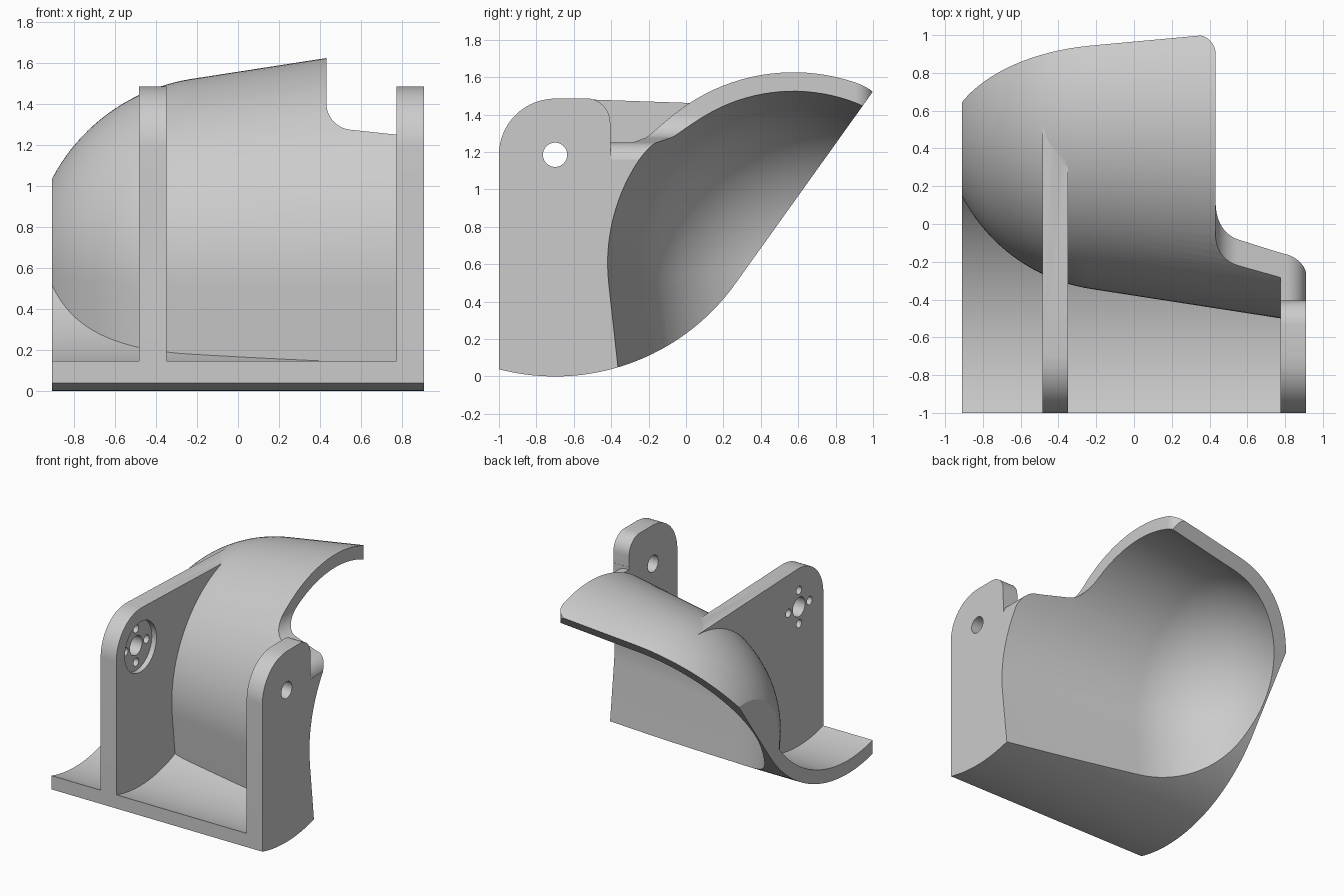
import bpy, bmesh
from math import sin, cos, tan, atan, acos, sqrt, radians
from mathutils import Vector

cube = bpy.data.objects.get("Cube")
if cube:
    bpy.data.objects.remove(cube, do_unlink=True)

END = 0.91                       # half width
HINGE_Y, HINGE_Z = -0.7, 1.185   # hinge axis, runs along x
SHELL_Y, SHELL_Z = 0.575, 0.605  # shell axis, runs along x
DOME_X, DOME_R, WALL = -0.085, 0.93, 0.1
SLOPE = 0.155                    # flare of the shell
LEAN = radians(6.3)              # lean of the straight lower wall
TOP = 1.487

grey = bpy.data.materials.new("light grey plastic")
grey.use_nodes = True
grey.diffuse_color = (0.6, 0.6, 0.6, 1)
grey.node_tree.nodes["Principled BSDF"].inputs["Base Color"].default_value = (0.6, 0.6, 0.6, 1)


def make_object(name, bm):
    bmesh.ops.recalc_face_normals(bm, faces=bm.faces[:])
    mesh = bpy.data.meshes.new(name)
    bm.to_mesh(mesh)
    bm.free()
    mesh.materials.append(grey)
    ob = bpy.data.objects.new(name, mesh)
    bpy.context.scene.collection.objects.link(ob)
    return ob


def prism(name, points, axis, low, high):
    """Extrude a 2D outline along axis x, y or z."""
    place = {"x": lambda a, b: (low, a, b),
             "y": lambda a, b: (a, low, b),
             "z": lambda a, b: (a, b, low)}[axis]
    step = Vector([(high - low) * (axis == k) for k in "xyz"])
    bm = bmesh.new()
    face = bm.faces.new([bm.verts.new(place(*p)) for p in points])
    moved = bmesh.ops.extrude_face_region(bm, geom=[face])["geom"]
    verts = [v for v in moved if isinstance(v, bmesh.types.BMVert)]
    bmesh.ops.translate(bm, verts=verts, vec=step)
    return make_object(name, bm)


def arc(cx, cy, r, start, stop, n):
    angles = [radians(start + (stop - start) * i / n) for i in range(n + 1)]
    return [(cx + r * cos(a), cy + r * sin(a)) for a in angles]


def shell_solid(name, r, first, last):
    """Round-ended flared body with a straight leaning lower front wall."""
    a = atan(SLOPE)
    n = 28
    stations = []
    for i in range(n + 1):
        t = first + (radians(90) - a - first) * i / n
        stations.append((DOME_X - r * cos(t), r * sin(t)))
    x, rad = stations[-1]
    stations.append((last, rad + SLOPE * (last - x)))
    bm = bmesh.new()
    rings = []
    for x, rad in stations:
        pts = arc(SHELL_Y, SHELL_Z, rad, 180 + 6.3, -20, 72)
        y, z = pts[0]
        pts.insert(0, (y + tan(LEAN) * (z + 0.3), -0.3))
        rings.append([bm.verts.new((x, *p)) for p in pts])
    count = len(rings[0])
    for r0, r1 in zip(rings, rings[1:]):
        for i in range(count):
            j = (i + 1) % count
            bm.faces.new((r0[i], r0[j], r1[j], r1[i]))
    bm.faces.new(rings[0])
    bm.faces.new(rings[-1])
    return make_object(name, bm)


def combine(target, tool, operation):
    mod = target.modifiers.new(tool.name, "BOOLEAN")
    mod.operation = operation
    mod.solver = "EXACT"
    mod.object = tool
    bpy.context.view_layer.objects.active = target
    bpy.ops.object.modifier_apply(modifier=mod.name)
    bpy.data.objects.remove(tool, do_unlink=True)


# Outer shell body
body = shell_solid("hinged_shell_bracket", DOME_R, acos((1.0 + DOME_X) / DOME_R), 1.0)

# Curved base strip around the hinge axis
base = prism("base", arc(HINGE_Y, HINGE_Z, 1.25, -112, -36, 48)
             + arc(HINGE_Y, HINGE_Z, 1.082, -36, -112, 48), "x", -1.04, 1.04)

# Wide arm that runs back into the shell
wide_arm = prism("wide_arm", [(-1.1, -0.1), (-1.1, TOP), (HINGE_Y, TOP),
                              (0.6, TOP - 0.045), (0.6, -0.1)], "x", -0.485, -0.35)

# Narrow arm with a rounded back corner
narrow_arm = prism("narrow_arm", [(-1.1, -0.12), (-1.1, TOP)]
                   + arc(-0.535, TOP - 0.13, 0.13, 90, 0, 12)
                   + [(-0.405, 1.27), (-0.2, 1.27), (-0.2, -0.12)], "x", 0.775, 1.08)

for part in (base, wide_arm, narrow_arm):
    combine(body, part, "UNION")

# Hollow inside of the shell
combine(body, shell_solid("hollow", DOME_R - WALL, 0.1, 1.3), "DIFFERENCE")

# Side outline: hinge sweep below, tangent plane behind, rounded arm fronts
sweep = arc(HINGE_Y, HINGE_Z, HINGE_Z, -104.66, -35.6, 64)
y, z = sweep[-1]
sweep[0] = (-1.0, HINGE_Z - sqrt(HINGE_Z ** 2 - 0.09))
outline = sweep + [(1.3, z + (1.3 - y) * tan(radians(54.4))), (1.3, 3), (HINGE_Y, 3)]
corner = arc(HINGE_Y, HINGE_Z, 0.3, 90, 180, 20)
corner = [(HINGE_Y, TOP)] + corner[1:]
combine(body, prism("side_outline", outline + corner, "x", -END, END), "INTERSECT")

# Step cut in the open end of the shell
step = ([(0.432, 2)] + arc(0.562, 1.405, 0.13, 180, 264, 14)
        + [(0.79, 1.25)] + arc(0.8, 1.14, 0.11, 84, 10, 10) + [(1.2, 1.15), (1.2, 2)])
combine(body, prism("step_cut", step, "y", -0.404, 1.5), "DIFFERENCE")

# Rounded tip of the shell
tip = arc(0.332, 0.9, 0.1, 0, 90, 14) + [(0.332, 1.2), (0.7, 1.2), (0.7, 0.9)]
combine(body, prism("tip_round", tip, "z", 1, 2), "DIFFERENCE")


# Hinge holes, round pocket and screw holes
def drill(dy, dz, r, low, high):
    circle = arc(HINGE_Y + dy, HINGE_Z + dz, r, 0, 360, 40)[:-1]
    combine(body, prism("drill", circle, "x", low, high), "DIFFERENCE")


drill(0, 0, 0.065, 0.6, 1.2)
drill(0, 0, 0.195, -0.39, -0.2)
drill(0, 0, 0.075, -0.7, -0.21)
for dy, dz in ((1, 0), (-1, 0), (0, 1), (0, -1)):
    drill(dy * 0.13, dz * 0.13, 0.032, -0.7, -0.22)

# Smooth shading with sharp edges
body.data.materials.clear()
body.data.materials.append(grey)
bpy.ops.object.select_all(action="DESELECT")
body.select_set(True)
bpy.context.view_layer.objects.active = body
bpy.ops.object.shade_smooth_by_angle(angle=radians(25))
